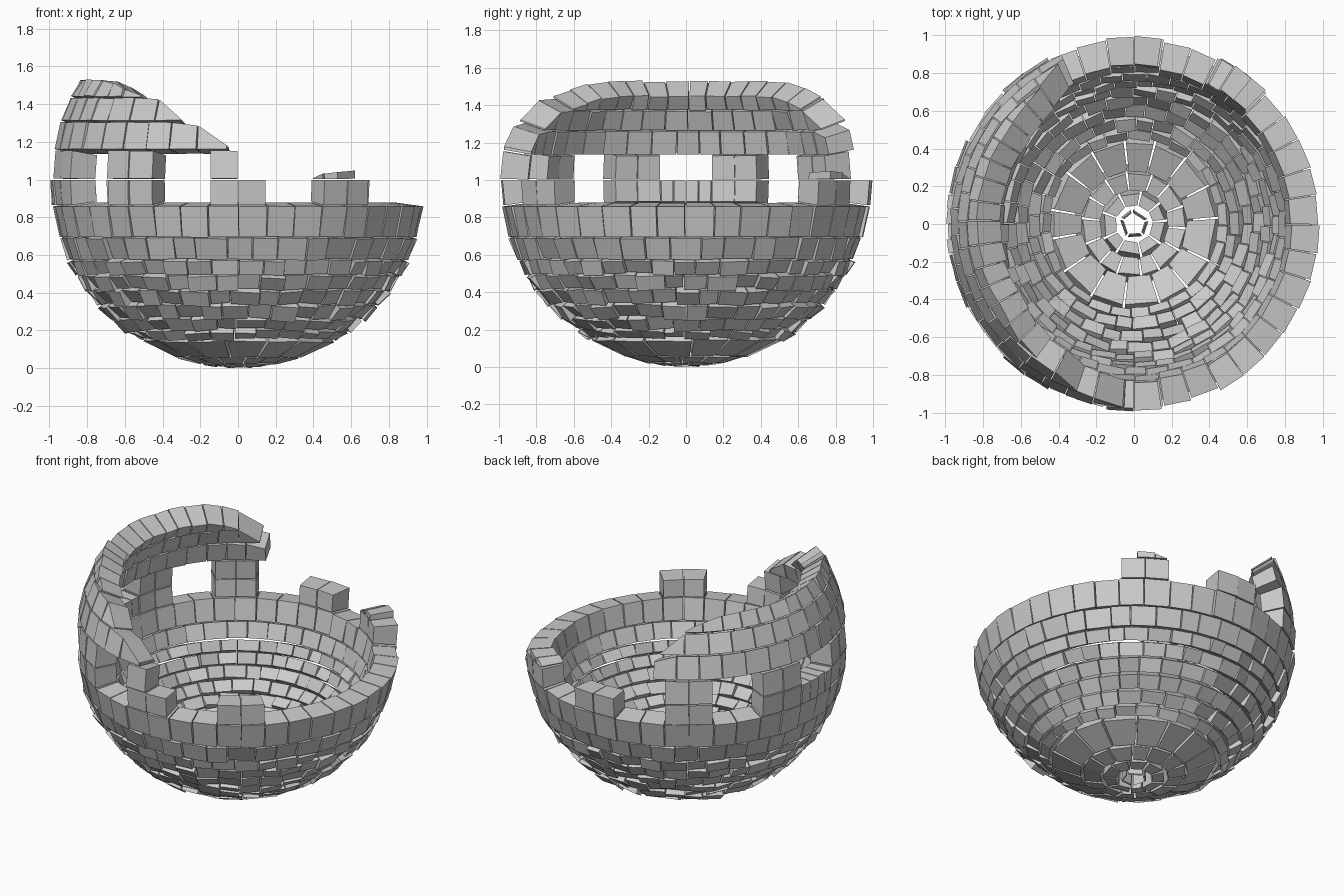
import bpy, bmesh, random
from math import sin, cos, radians, sqrt, pi

if "Cube" in bpy.data.objects:
    bpy.data.objects.remove(bpy.data.objects["Cube"])

random.seed(7)
C, R, T = 0.992, 0.992, 0.148      # sphere centre height, outer radius, wall thickness


def point(a, z, r):
    """Point on the radius-r shell, z being the height where its ray meets the outer sphere."""
    s = max(-1, min(1, (z - C) / R))
    w = sqrt(1 - s * s)
    return (r * w * cos(a), r * w * sin(a), C + r * s)


def brick(bm, a0, a1, z0, z1, z1b=None, jit=0.008, gap=0.006):
    """One stone: a wedge-sided block; z1 / z1b are the top heights at its two ends."""
    z1b = z1 if z1b is None else z1b
    rad = max(0.05, R * sqrt(max(0, 1 - ((z0 + z1) / 2 / R - 1) ** 2)))
    g = min(gap / rad / 2, (a1 - a0) * 0.2)
    a0, a1 = a0 + g, a1 - g
    push = random.uniform(-1.2, 0.7) * jit
    twist, tilt = (random.uniform(-jit, jit) * 0.6 for _ in range(2))
    vs = []
    for r in (R - T, R):
        for z, a, up in ((z0, a0, -1), (z0, a1, -1), (z1b, a1, 1), (z1, a0, 1)):
            side = -1 if a == a0 else 1
            rr = r + push + twist * side + tilt * up
            vs.append(bm.verts.new(point(a, z - 0.002 * up, rr)))
    for f in ((3, 2, 1, 0), (4, 5, 6, 7), (0, 1, 5, 4), (1, 2, 6, 5), (2, 3, 7, 6), (3, 0, 4, 7)):
        bm.faces.new([vs[i] for i in f])


def finish(name, bm):
    bmesh.ops.recalc_face_normals(bm, faces=bm.faces)
    me = bpy.data.meshes.new(name)
    bm.to_mesh(me)
    bm.free()
    ob = bpy.data.objects.new(name, me)
    bpy.context.collection.objects.link(ob)


def ring(bm, z0, z1, n, jit, offset=0, wob=0.12, gap=0.006):
    """Full course of n stones with slightly uneven joints."""
    step = 2 * pi / n
    cuts = [(i + offset + random.uniform(-wob, wob)) * step for i in range(n)]
    cuts.append(cuts[0] + 2 * pi)
    for a0, a1 in zip(cuts, cuts[1:]):
        brick(bm, a0, a1, z0, z1, jit=jit, gap=gap)


def lerp(table, x):
    for (x0, y0), (x1, y1) in zip(table, table[1:]):
        if x0 <= x <= x1:
            return y0 + (y1 - y0) * (x - x0) / (x1 - x0)
    return 0


# Floor rings, centre outwards
bm = bmesh.new()
edges = (0.0003, 0.005, 0.021, 0.055, 0.142)
for z0, z1, n in zip(edges, edges[1:], (5, 9, 14, 15)):
    ring(bm, z0, z1, n, 0.004, random.random(), 0.15, 0.012)
finish("floor_stones", bm)

# Bowl courses
bm = bmesh.new()
edges = (0.146, 0.192, 0.255, 0.33, 0.41, 0.49, 0.57)
for i, (z0, z1) in enumerate(zip(edges, edges[1:])):
    rad = sqrt(R * R - ((z0 + z1) / 2 - C) ** 2)
    ring(bm, z0 + 0.003, z1 - 0.003, round(2 * pi * rad / 0.13), 0.014, i * 0.5, 0.15)
ring(bm, 0.573, 0.69, 40, 0.010, 0.5)
finish("bowl_courses", bm)

# Rim course
bm = bmesh.new()
ring(bm, 0.693, 0.86, 40, 0.006, 0, 0.05)
finish("rim_course", bm)

# Window piers: two stones per course, ten positions, the +x ones gone
bm = bmesh.new()
D = radians(8.6)
for deg in (54, 90, 126, 162, 198, 234, 270, 306):
    a = radians(deg)
    for s in (-1, 0):
        brick(bm, a + s * D, a + (s + 1) * D, 0.863, 1.0, jit=0.005, gap=0.004)
        if 120 < deg < 240 or (deg == 270 and s == -1):
            brick(bm, a + s * D, a + (s + 1) * D, 1.003, 1.155, jit=0.005, gap=0.004)
brick(bm, radians(51), radians(57.5), 1.003, 1.05, 1.04)
brick(bm, radians(57.5), radians(62), 1.003, 1.04, 1.012)
finish("window_piers", bm)

# Low sill in the middle window on the left
bm = bmesh.new()
for i in range(4):
    a = radians(170.8 + i * 4.6)
    brick(bm, a, a + radians(4.6), 0.863, 1.0, jit=0.005)
finish("window_sill", bm)

# Upper wall above the windows, cut off by a broken edge line
broken = [(113, 1.27), (118, 1.33), (121, 1.41), (128, 1.48), (142, 1.53), (215, 1.53),
          (233, 1.45), (241, 1.44), (249, 1.33), (255, 1.31), (267, 1.18)]
bm = bmesh.new()
for z0, z1, step in ((1.16, 1.307, 9), (1.312, 1.435, 9), (1.44, 1.53, 8)):
    cut = 113 + (0 if z0 < 1.2 else random.uniform(2, 5))
    while cut < 267:
        nxt = min(267, cut + step + random.uniform(-1, 1))
        top0, top1 = (min(z1, lerp(broken, c)) for c in (cut, nxt))
        if max(top0, top1) > z0 + 0.02:
            brick(bm, radians(cut), radians(nxt), z0,
                  max(top0, z0 + 0.012), max(top1, z0 + 0.012), jit=0.006)
        cut = nxt
finish("upper_wall", bm)
